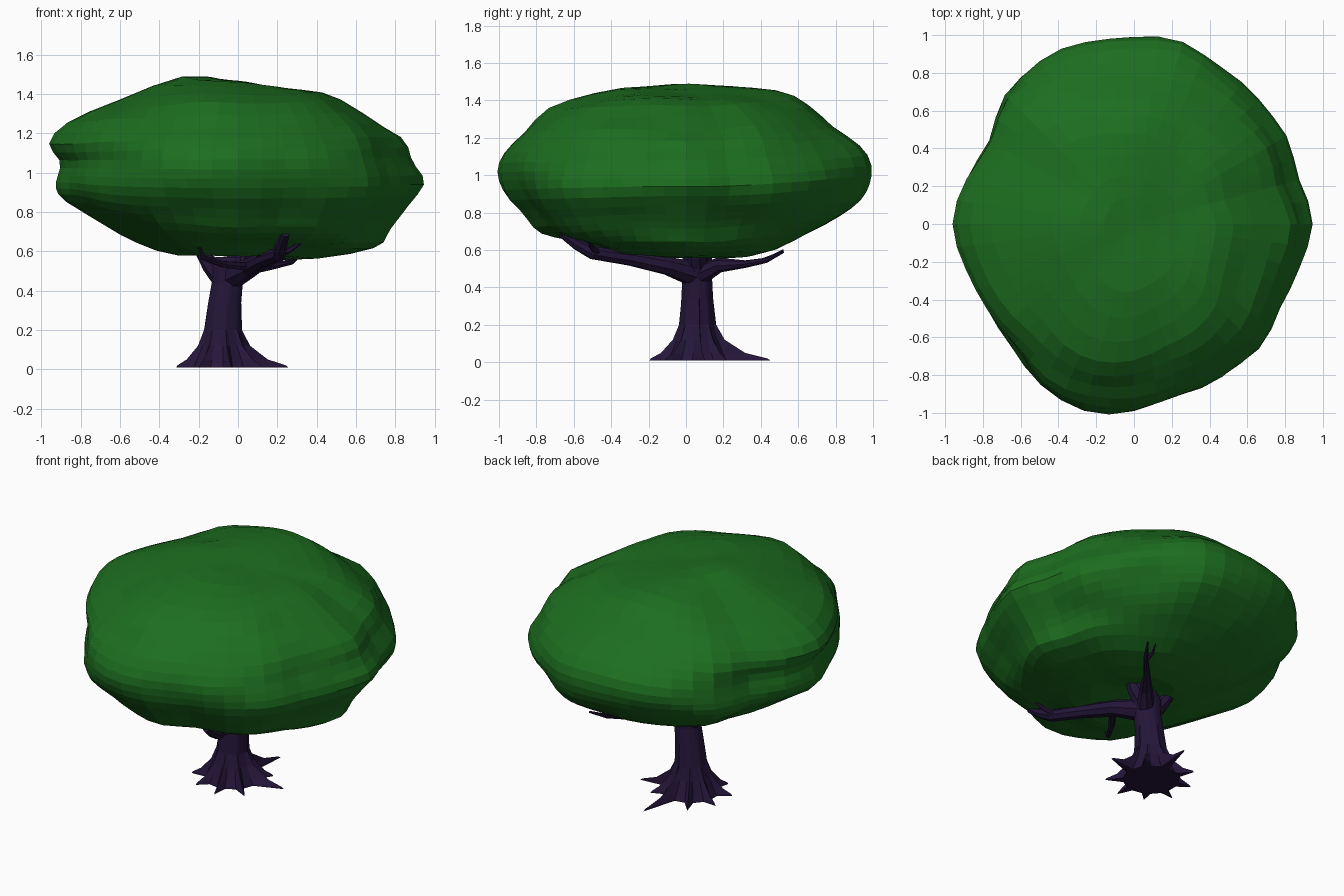
import bpy, math
from mathutils import Vector, noise

if "Cube" in bpy.data.objects:
    bpy.data.objects.remove(bpy.data.objects["Cube"])

def material(name, rgb):
    m = bpy.data.materials.new(name)
    m.diffuse_color = (*rgb, 1)
    m.use_nodes = True
    m.node_tree.nodes["Principled BSDF"].inputs["Base Color"].default_value = m.diffuse_color
    return m

GREEN = material("leaf_green", (0.012, 0.155, 0.014))
BARK = material("dark_bark", (0.018, 0.008, 0.042))

def loft(name, rings, mat):
    """Closed skin through rings of equal length, with capped ends."""
    n = len(rings[0])
    verts = [v for r in rings for v in r]
    faces = [list(range(n))[::-1]]
    for k in range(len(rings) - 1):
        for i in range(n):
            j = (i + 1) % n
            faces.append([k * n + i, k * n + j, (k + 1) * n + j, (k + 1) * n + i])
    faces.append([(len(rings) - 1) * n + i for i in range(n)])
    me = bpy.data.meshes.new(name)
    me.from_pydata(verts, [], faces)
    me.materials.append(mat)
    ob = bpy.data.objects.new(name, me)
    bpy.context.collection.objects.link(ob)
    return ob

def spline(a, b, c, d, t):
    return b + 0.5 * t * (c - a + t * (2 * a - 5 * b + 4 * c - d + t * (3 * (b - c) + d - a)))

# Canopy: outline radius every 15 degrees, and four side profiles (radius, z)
OUTLINE = [.94, .89, .93, .93, .94, .99, .98, .99, 1.0, .99, .91, .93,
           .95, .93, .92, .93, 1.0, 1.02, 1.0, .94, .95, .95, .9, .91]
EAST = [(0, .63), (.35, .55), (.73, .62), (.82, .7), (.91, .8), (1, .94),
        (.93, 1.06), (.86, 1.2), (.56, 1.37), (.3, 1.43), (0, 1.46)]
NORTH = [(0, .63), (.3, .57), (.6, .655), (.8, .77), (.96, .88), (1, 1.0),
         (.96, 1.14), (.78, 1.28), (.58, 1.41), (.3, 1.465), (0, 1.46)]
WEST = [(0, .63), (.25, .575), (.55, .645), (.75, .75), (.93, .87), (.97, .95),
        (.94, 1.05), (1, 1.16), (.8, 1.31), (.35, 1.475), (0, 1.46)]
SOUTH = [(0, .63), (.3, .575), (.52, .62), (.75, .68), (.86, .78), (.98, .92),
         (1, 1.05), (.9, 1.19), (.72, 1.35), (.4, 1.44), (0, 1.46)]
SIDES = [[Vector(p) for p in s] for s in (EAST, NORTH, WEST, SOUTH)]

def profile(side, t):
    i = min(int(t), 9)
    a = side[i - 1] if i else Vector((-side[1].x, side[1].y))
    d = side[i + 2] if i < 9 else Vector((-side[9].x, side[9].y))
    return spline(a, side[i], side[i + 1], d, t - i)

def canopy_point(turn, t):
    f = turn * 24
    i = int(f)
    radius = spline(*[OUTLINE[(i + k) % 24] for k in (-1, 0, 1, 2)], f - i)
    q = int(turn * 4)
    w = math.sin((turn * 4 - q) * math.pi / 2) ** 2
    p = profile(SIDES[q % 4], t).lerp(profile(SIDES[(q + 1) % 4], t), w)
    ang = turn * 2 * math.pi
    v = Vector((p.x * radius * math.cos(ang), p.x * radius * math.sin(ang), p.y))
    lump = noise.noise(Vector((v.x * 2.6, v.y * 2.6, v.z * 6)))
    out = Vector((v.x, v.y, (v.z - 1) * 2)).normalized()
    return v + out * lump * 0.03

SEG, ROWS = 48, 26
loft("canopy", [[canopy_point(i / SEG, 0.12 + 9.76 * k / ROWS) for i in range(SEG)]
                for k in range(ROWS + 1)], GREEN)

# Trunk with flared roots: length of each root tip around the base
ROOTS = [.34, .24, .40, .27, .25, .25, .24, .26, .27]
BASE = Vector((-.08, .06, 0))

def trunk_ring(z, r, reach, x):
    """reach blends from a round section (0) to full root tips (1)."""
    ring = []
    for i in range(27):
        k, part = divmod(i, 3)
        root = r + (ROOTS[k] - r) * reach if part == 0 else r
        a = (i + 1 if part == 2 else i) * 2 * math.pi / 27
        a = (k + (0, .22, .78)[part]) * 2 * math.pi / 9 + (.12 if k == 0 else 0) * (part == 0)
        ring.append(BASE + Vector((x + root * math.cos(a), root * math.sin(a), z)))
    return ring

loft("trunk", [trunk_ring(*r) for r in (
    (.008, .165, 1, 0), (.02, .16, .92, 0), (.05, .145, .45, 0), (.12, .115, .12, 0),
    (.2, .094, .03, 0), (.34, .085, 0, .012), (.44, .08, 0, .025), (.52, .088, 0, .035),
    (.57, .075, 0, .04))], BARK)

def branch(name, pts, radii, sides=8):
    pts = [Vector(p) for p in pts]
    rings = []
    for i, p in enumerate(pts):
        d = (pts[min(i + 1, len(pts) - 1)] - pts[max(i - 1, 0)]).normalized()
        u = d.cross(Vector((.3, .2, 1))).normalized()
        v = d.cross(u)
        rings.append([p + radii[i] * (u * math.cos(a) + v * math.sin(a))
                      for a in (2 * math.pi * k / sides for k in range(sides))])
    loft(name, rings, BARK)

# Main limbs
branch("front_limb", [(-.04, .05, .47), (.06, -.1, .515), (.13, -.3, .555), (.21, -.5, .585),
                      (.22, -.58, .63), (.24, -.67, .69)], [.07, .05, .04, .036, .032, .02])
branch("back_limb", [(-.04, .06, .46), (.06, .18, .52), (.17, .32, .525), (.27, .43, .545),
                     (.33, .52, .59)], [.06, .04, .02, .014, .006])
branch("left_limb", [(-.06, .06, .44), (-.14, .08, .53), (-.19, .1, .6), (-.24, .13, .64)],
       [.06, .045, .03, .008])
branch("leader", [(-.04, .06, .5), (.03, .06, .58), (.08, .06, .68)], [.07, .055, .04])

# Small twigs
branch("front_twig_right", [(.19, -.46, .575), (.27, -.5, .61), (.34, -.53, .66)], [.02, .013, .005], 6)
branch("front_twig_left", [(.06, -.12, .52), (-.08, -.3, .535), (-.18, -.45, .57), (-.2, -.5, .63)],
       [.025, .018, .014, .007], 6)
branch("front_twig_top", [(.12, -.25, .55), (.1, -.36, .6), (.08, -.42, .64)], [.02, .015, .006], 6)
branch("back_twig", [(.25, .4, .54), (.25, .47, .57), (.27, .52, .6)], [.012, .009, .004], 6)
